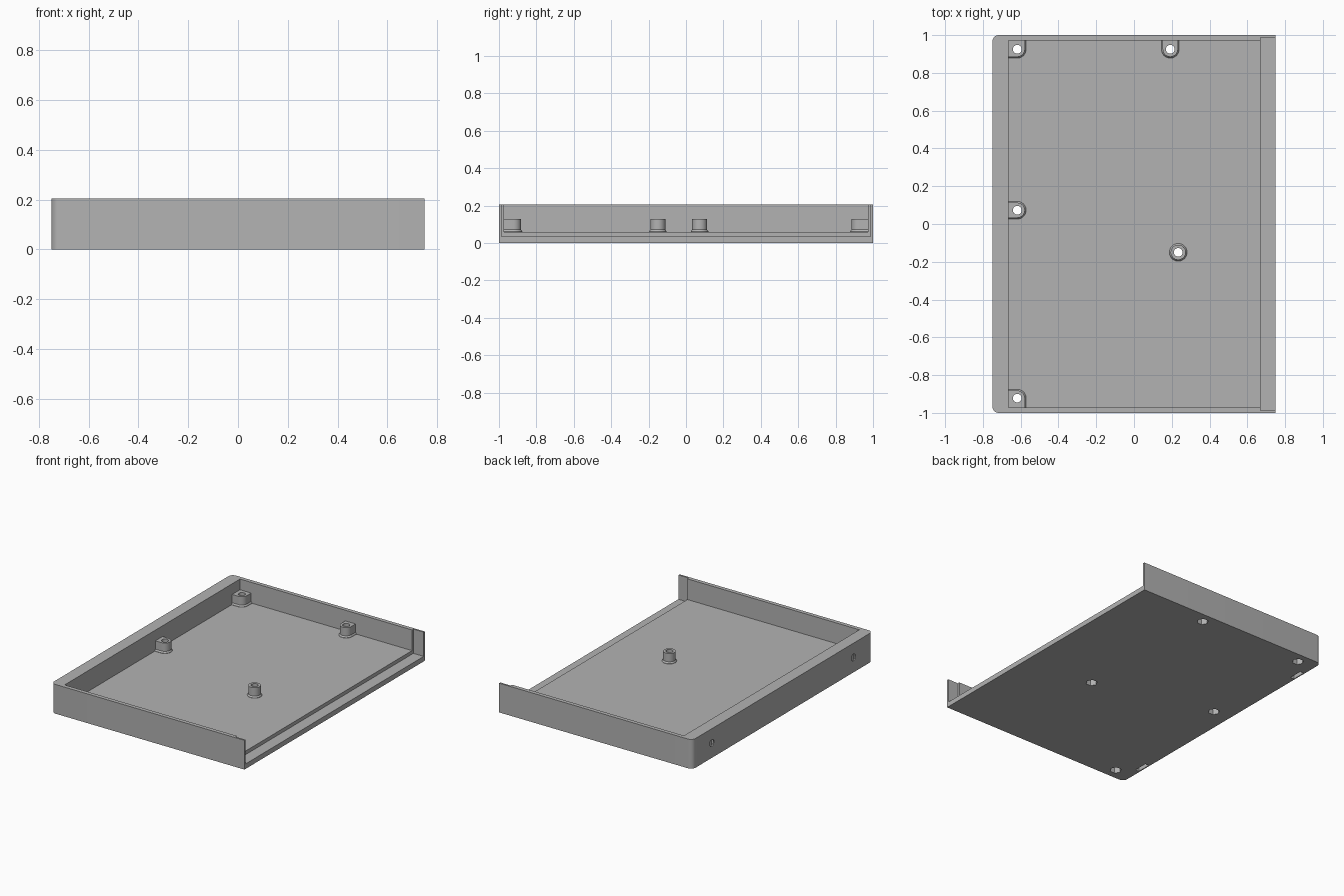
import bpy, bmesh
from math import cos, sin, pi, radians

if "Cube" in bpy.data.objects:
    bpy.data.objects.remove(bpy.data.objects["Cube"], do_unlink=True)

grey = bpy.data.materials.new("matte grey")
grey.use_nodes = True
COLOUR = (0.45, 0.45, 0.45, 1)
grey.diffuse_color = COLOUR
grey.node_tree.nodes["Principled BSDF"].inputs["Base Color"].default_value = COLOUR

# Main dimensions
HX, HY, TOP = 0.75, 1.0, 0.205
WALL_X, WALL_Y, FLOOR = -0.665, 0.972, 0.06
LEDGE_X, LEDGE_Y, LEDGE_Z = 0.67, 0.987, 0.035
POST_TOP, POST_R, FLARE_R, BORE_R = 0.13, 0.04, 0.047, 0.023


def solid(name, points):
    """Convex solid wrapped around the points."""
    bm = bmesh.new()
    for p in points:
        bm.verts.new(p)
    hull = bmesh.ops.convex_hull(bm, input=bm.verts[:])
    spare = {v for v in hull["geom_interior"] + hull["geom_unused"]
             if isinstance(v, bmesh.types.BMVert)}
    bmesh.ops.delete(bm, geom=list(spare), context="VERTS")
    bmesh.ops.dissolve_limit(bm, angle_limit=radians(1), verts=bm.verts[:], edges=bm.edges[:])
    bmesh.ops.recalc_face_normals(bm, faces=bm.faces[:])
    mesh = bpy.data.meshes.new(name)
    bm.to_mesh(mesh)
    bm.free()
    mesh.materials.append(grey)
    obj = bpy.data.objects.new(name, mesh)
    bpy.context.collection.objects.link(obj)
    return obj


def ring(cx, cy, r, n=32):
    return [(cx + r * cos(2 * pi * i / n), cy + r * sin(2 * pi * i / n)) for i in range(n)]


def stack(outline, *heights):
    return [(x, y, z) for z in heights for x, y in outline]


def box(x0, x1, y0, y1, z0, z1):
    return stack([(x0, y0), (x1, y0), (x1, y1), (x0, y1)], z0, z1)


def combine(target, tool, operation="DIFFERENCE"):
    """Apply a boolean and discard the tool."""
    mod = target.modifiers.new("cut", "BOOLEAN")
    mod.operation, mod.solver, mod.object = operation, "EXACT", tool
    bpy.context.view_layer.objects.active = target
    bpy.ops.object.modifier_apply(modifier=mod.name)
    bpy.data.objects.remove(tool, do_unlink=True)


# Tray: block with two rounded corners, hollowed and open on one side
r = 0.035
outline = [(HX, -HY), (HX, HY)]
for s in (-1, 1):
    outline += ring(-HX + r, s * (HY - r), r)
tray = solid("tray", stack(outline, 0, TOP))
combine(tray, solid("pocket", box(WALL_X, HX + 0.1, -WALL_Y, WALL_Y, FLOOR, 1)))
combine(tray, solid("ledge", box(LEDGE_X, HX + 0.1, -LEDGE_Y, LEDGE_Y, LEDGE_Z, 1)))

# Side screw holes and the nut slots that open underneath
for s in (-1, 1):
    y = s * 0.785
    hole = [(x, y + a, 0.105 + b) for x in (-HX - 0.1, -0.69) for a, b in ring(0, 0, 0.024)]
    combine(tray, solid("screw_hole", hole))
    combine(tray, solid("nut_slot", box(-0.742, -0.714, y - 0.05, y + 0.05, -0.1, 0.15)))


def footprint(cx, cy, r, to_side, to_end):
    """Round post outline, squared off where it meets a wall."""
    pts = ring(cx, cy, r)
    wx, wy = WALL_X - 0.01, to_end * (WALL_Y + 0.01)
    if to_side:
        pts += [(wx, cy - r), (wx, cy + r)]
    if to_end:
        pts += [(cx - r, wy), (cx + r, wy)]
    if to_side and to_end:
        pts.append((wx, wy))
    return pts


# Standoffs: centre, joined to the side wall, joined to an end wall
posts = {
    "back_corner_post": (-0.618, 0.925, True, 1),
    "front_corner_post": (-0.618, -0.922, True, -1),
    "side_wall_post": (-0.618, 0.073, True, 0),
    "back_wall_post": (0.192, 0.925, False, 1),
    "free_post": (0.234, -0.15, False, 0),
}
for name, (cx, cy, side, end) in posts.items():
    slim = footprint(cx, cy, POST_R, side, end)
    wide = footprint(cx, cy, FLARE_R, side, end)
    post = solid(name, stack(slim, FLOOR - 0.005, POST_TOP))
    flare = solid("flare", stack(wide, FLOOR - 0.004, FLOOR + 0.002) + stack(slim, FLOOR + 0.012))
    combine(post, flare, "UNION")
    bore = ring(cx, cy, BORE_R)
    combine(post, solid("bore", stack(bore, 0, 1)))
    combine(tray, solid("bore", stack(bore, -0.1, 1)))
    combine(tray, solid("nut_recess", stack(ring(cx, cy, 0.038, 6), -0.1, 0.045)))

# Shading: smooth curves, crisp edges
for obj in [tray] + [bpy.data.objects[n] for n in posts]:
    bpy.ops.object.select_all(action="DESELECT")
    obj.select_set(True)
    bpy.context.view_layer.objects.active = obj
    bpy.ops.object.shade_smooth_by_angle(angle=radians(30))
